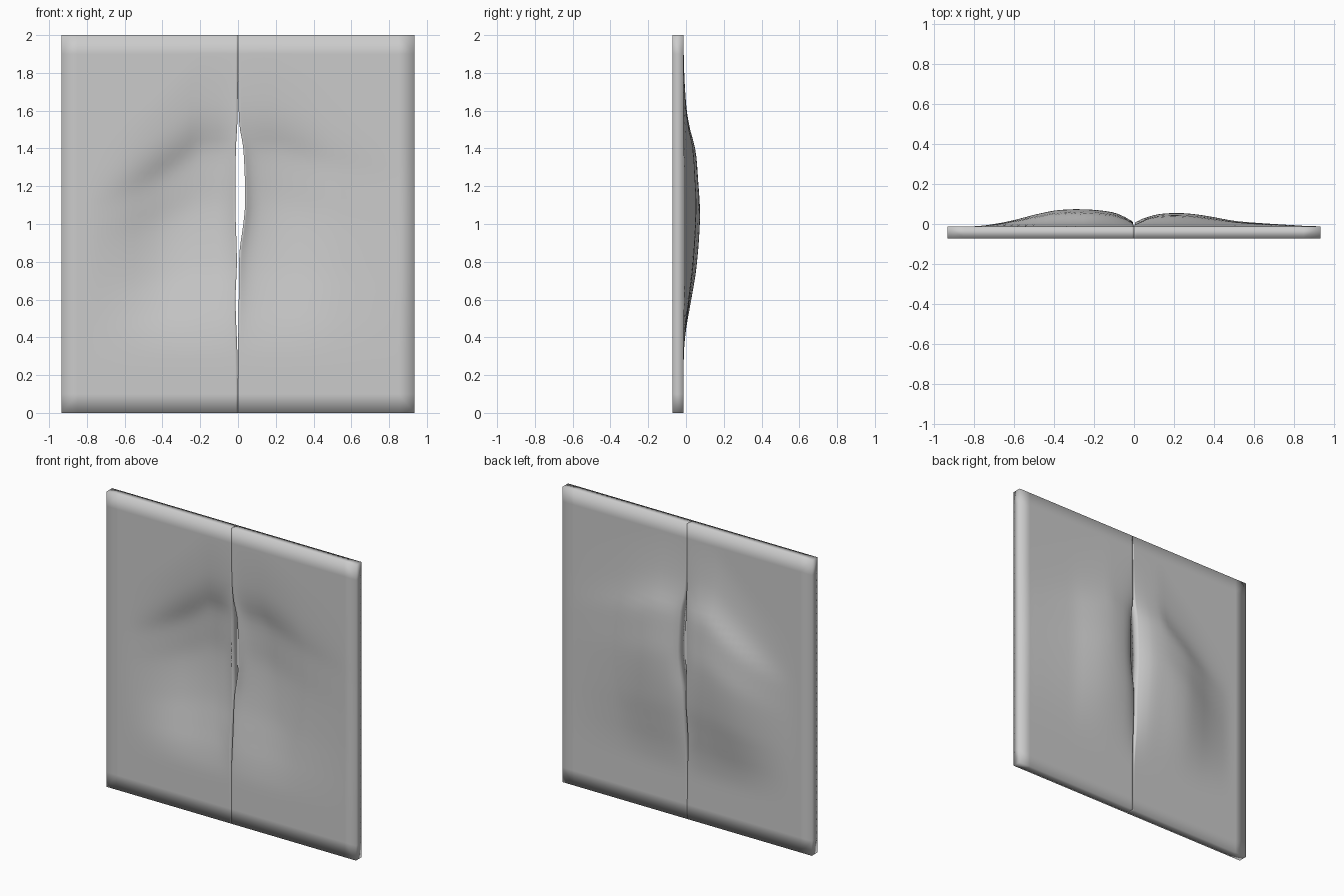
import bpy, bmesh

if "Cube" in bpy.data.objects:
    bpy.data.objects.remove(bpy.data.objects["Cube"])

W, H, Y0, Y1 = 0.935, 2.0, -0.072, -0.012

# Dent profiles: depth across each door, strength up the height, seam opening
LEFT = [(0, .028), (.04, .05), (.1, .071), (.2, .083), (.3, .086), (.4, .079),
        (.5, .058), (.6, .032), (.7, .012), (.8, 0), (.94, 0)]
RIGHT = [(0, .026), (.04, .047), (.1, .061), (.2, .067), (.3, .061), (.4, .046),
         (.5, .028), (.6, .019), (.7, .012), (.8, .006), (.9, 0), (.94, 0)]
HEIGHT = [(0, 0), (.3, 0), (.45, .15), (.6, .43), (.8, .78), (1.08, 1), (1.25, .9),
          (1.4, .74), (1.5, .42), (1.6, .2), (1.75, .06), (1.9, 0), (2, 0)]
GAP_L = [(0, 0), (.3, .003), (.6, .013), (.8, .006), (1.1, .014), (1.4, .011), (1.55, .003), (1.9, 0), (2, 0)]
GAP_R = [(0, 0), (.3, 0), (.6, .004), (.85, .008), (1.0, .028), (1.12, .038),
         (1.4, .028), (1.52, .008), (1.7, .002), (2, 0)]


def curve(pts, t):
    """Smooth interpolation through profile points."""
    t = min(max(t, pts[0][0]), pts[-1][0])
    n = len(pts)

    def slope(i):
        a, b = pts[max(i - 1, 0)], pts[min(i + 1, n - 1)]
        return (b[1] - a[1]) / (b[0] - a[0])
    for i in range(n - 1):
        (x0, y0), (x1, y1) = pts[i], pts[i + 1]
        if t <= x1:
            h = x1 - x0
            s = (t - x0) / h
            return ((2*s**3 - 3*s**2 + 1) * y0 + (s**3 - 2*s**2 + s) * h * slope(i)
                    + (3*s**2 - 2*s**3) * y1 + (s**3 - s**2) * h * slope(i + 1))
    return pts[-1][1]


def make_door(name, side):
    # Slab cut into a grid, with support loops near its borders
    bm = bmesh.new()
    bmesh.ops.create_cube(bm, size=1)
    for v in bm.verts:
        v.co = (side * W * (v.co.x + .5), Y0 + (Y1 - Y0) * (v.co.y + .5), H * (v.co.z + .5))
    xs = [.012, .03, .05, .075] + [.1 + .0375 * i for i in range(21)]
    zs = [.1 + .045 * i for i in range(41)]
    cuts = [((side * x, 0, 0), (1, 0, 0)) for x in xs] + [((0, 0, z), (0, 0, 1)) for z in zs]
    for co, no in cuts:
        geom = bm.verts[:] + bm.edges[:] + bm.faces[:]
        bmesh.ops.bisect_plane(bm, geom=geom, plane_co=co, plane_no=no, dist=1e-6)
    # Push the dent through to the back and spread the seam
    for v in bm.verts:
        a, z = abs(v.co.x), v.co.z
        squash = max(0, a - .2) * (.8 if side < 0 else .3)
        zz = z if z < .4 else .4 + (z - .4) * (1 + squash)
        depth = curve(LEFT if side < 0 else RIGHT, a) * curve(HEIGHT, zz)
        gap = curve(GAP_L if side < 0 else GAP_R, z)
        v.co.y += max(0, depth)
        v.co.x += side * max(0, gap) * max(0, 1 - a / .5) ** 2
    bmesh.ops.recalc_face_normals(bm, faces=bm.faces[:])
    for f in bm.faces:
        f.smooth = True
    me = bpy.data.meshes.new(name)
    bm.to_mesh(me)
    bm.free()
    ob = bpy.data.objects.new(name, me)
    bpy.context.collection.objects.link(ob)


make_door("left_dented_door", -1)
make_door("right_dented_door", 1)
